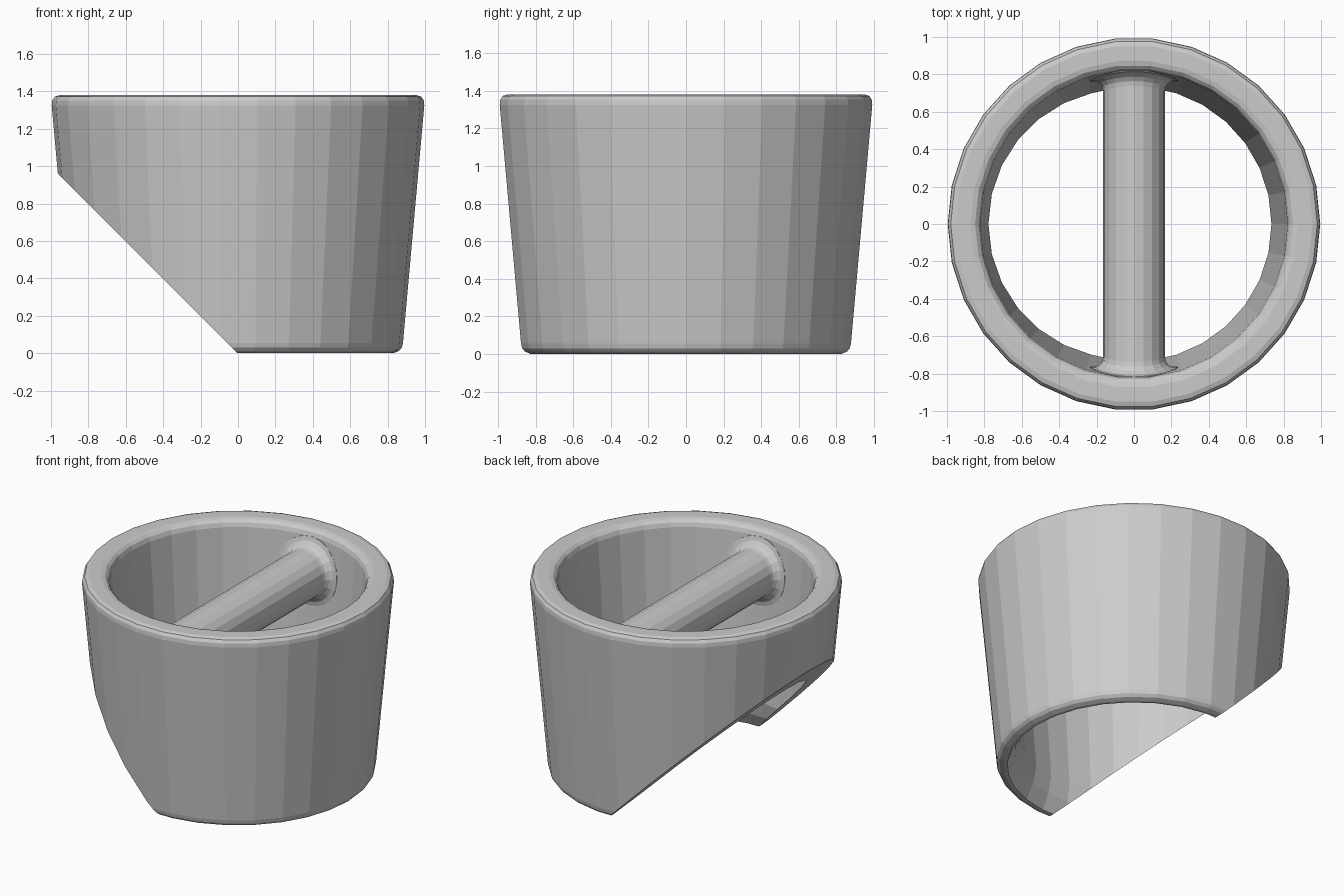
import bpy, bmesh
from math import sin, cos, tau, sqrt

if "Cube" in bpy.data.objects:
    bpy.data.objects.remove(bpy.data.objects["Cube"])

SIDES = 30
BAR_Z = 1.10


def make_object(name, bm):
    bmesh.ops.recalc_face_normals(bm, faces=bm.faces[:])
    mesh = bpy.data.meshes.new(name)
    bm.to_mesh(mesh)
    bm.free()
    obj = bpy.data.objects.new(name, mesh)
    bpy.context.collection.objects.link(obj)
    return obj


def bridge(bm, rings, closed):
    n = len(rings[0])
    pairs = list(zip(rings, rings[1:]))
    if closed:
        pairs.append((rings[-1], rings[0]))
    for a, b in pairs:
        for i in range(n):
            j = (i + 1) % n
            bm.faces.new((a[i], a[j], b[j], b[i]))


# Tapered collar: closed wall profile (radius, height) spun around z
profile = [
    (0.83, 0.00), (0.86, 0.012), (0.876, 0.03), (0.882, 0.055),
    (0.996, 1.325), (0.993, 1.352), (0.98, 1.372), (0.955, 1.38),
    (0.875, 1.38), (0.85, 1.374), (0.832, 1.358), (0.822, 1.33),
    (0.735, 0.22), (0.76, 0.10), (0.81, 0.00),
]
bm = bmesh.new()
rings = [[bm.verts.new((r * cos(tau * i / SIDES), r * sin(tau * i / SIDES), z))
          for i in range(SIDES)] for r, z in profile]
bridge(bm, rings, True)

# Slanted cut that removes the lower left, then capped
bmesh.ops.recalc_face_normals(bm, faces=bm.faces[:])
bmesh.ops.bisect_plane(bm, geom=bm.verts[:] + bm.edges[:] + bm.faces[:], dist=1e-5,
                       plane_co=(-0.003, 0, 0), plane_no=(-1, 0, -1), clear_outer=True)
border = [e for e in bm.edges if e.is_boundary]
cap = bmesh.ops.holes_fill(bm, edges=border, sides=0)
bmesh.ops.triangulate(bm, faces=cap["faces"])
make_object("slanted_collar", bm)


# Cross bar: its flared ends follow the curved inner wall
def wall_y(x, z):
    r = 0.735 + (z - 0.22) * 0.087 / 1.11
    return sqrt(r * r - x * x) * 0.996


flare = [(0.235, -0.03), (0.235, 0.002), (0.205, 0.010), (0.183, 0.028),
         (0.169, 0.05), (0.165, 0.075)]
stations = [(r, g, -1) for r, g in flare] + [(r, g, 1) for r, g in reversed(flare)]
BAR_SIDES = 20
bm = bmesh.new()
rings = []
for r, gap, side in stations:
    ring = []
    for i in range(BAR_SIDES):
        x = r * cos(tau * i / BAR_SIDES)
        z = BAR_Z + r * sin(tau * i / BAR_SIDES)
        ring.append(bm.verts.new((x, side * (wall_y(x, z) - gap), z)))
    rings.append(ring)
bridge(bm, rings, False)
bm.faces.new(rings[0])
bm.faces.new(rings[-1])
make_object("cross_bar", bm)
